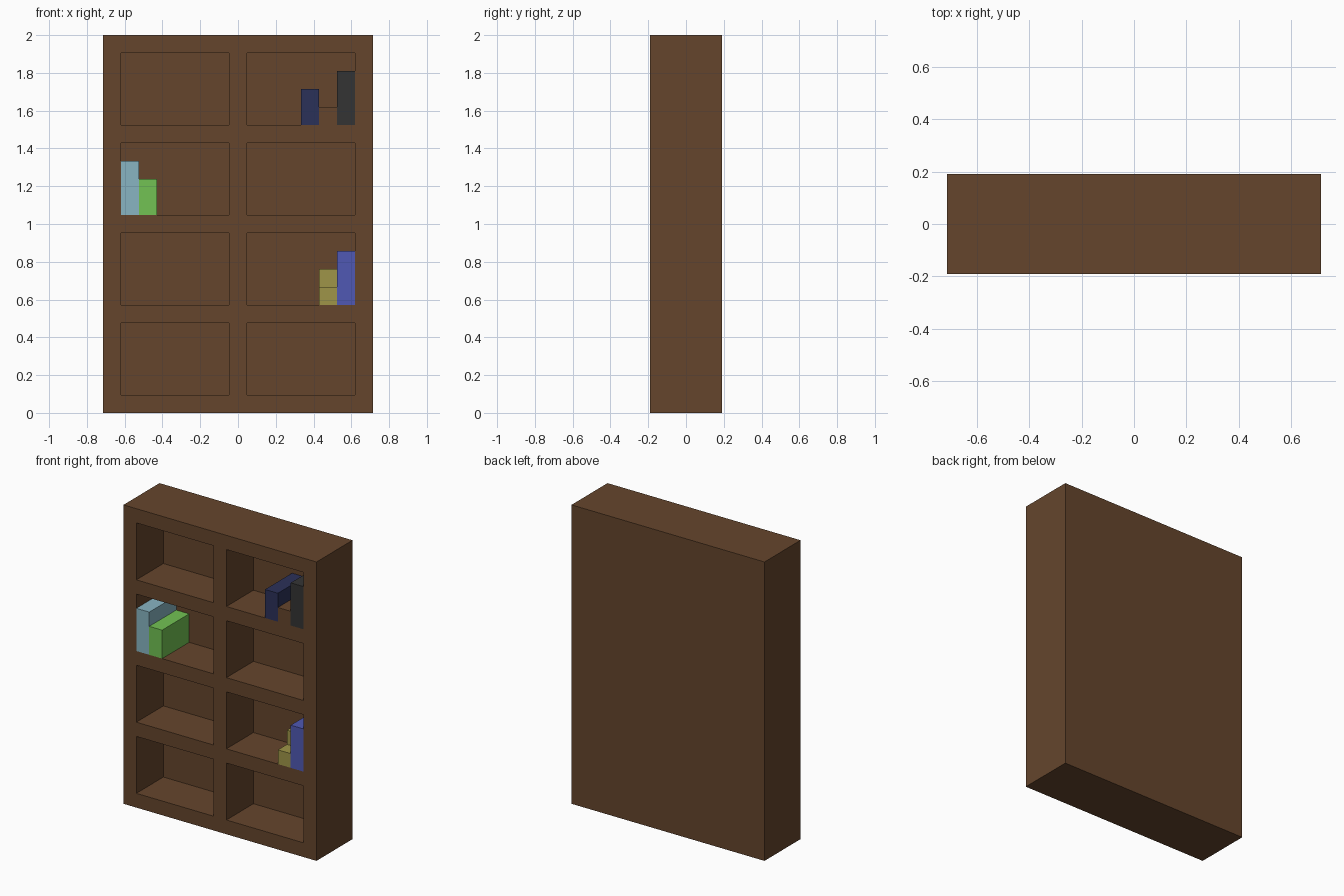
import bpy, bmesh

cube = bpy.data.objects.get("Cube")
if cube:
    bpy.data.objects.remove(cube, do_unlink=True)

U = 2 / 21           # one block unit: the case is 15 x 4 x 21 blocks
FRONT = -2           # front plane, in blocks
CELL_DEPTH = 3


def material(name, hex_code):
    def linear(c):
        return c / 12.92 if c <= 0.04045 else ((c + 0.055) / 1.055) ** 2.4
    rgb = [linear(int(hex_code[i:i + 2], 16) / 255) for i in (0, 2, 4)]
    mat = bpy.data.materials.new(name)
    mat.use_nodes = True
    mat.diffuse_color = (*rgb, 1)
    bsdf = next(n for n in mat.node_tree.nodes if n.type == 'BSDF_PRINCIPLED')
    bsdf.inputs["Base Color"].default_value = (*rgb, 1)
    return mat


def finish(name, bm, mat):
    bmesh.ops.scale(bm, vec=(U, U, U), verts=bm.verts)
    bmesh.ops.recalc_face_normals(bm, faces=bm.faces)
    mesh = bpy.data.meshes.new(name)
    bm.to_mesh(mesh)
    bm.free()
    mesh.materials.append(mat)
    obj = bpy.data.objects.new(name, mesh)
    bpy.context.collection.objects.link(obj)
    return obj


def extrude(bm, faces, vec):
    """Extrude faces and move the new cap by vec."""
    new = bmesh.ops.extrude_face_region(bm, geom=faces)["geom"]
    bmesh.ops.translate(bm, vec=vec,
                        verts=[g for g in new if isinstance(g, bmesh.types.BMVert)])


def shelf_case(mat):
    """Front grid pulled back into a solid, then each cell sunk in."""
    xs = [-7.5, -6.5, -0.5, 0.5, 6.5, 7.5]
    zs = [0] + [z for row in range(4) for z in (1 + 5 * row, 5 + 5 * row)] + [21]
    bm = bmesh.new()
    grid = [[bm.verts.new((x, FRONT, z)) for z in zs] for x in xs]
    cells = []
    for i in range(len(xs) - 1):
        for j in range(len(zs) - 1):
            face = bm.faces.new((grid[i][j], grid[i + 1][j],
                                 grid[i + 1][j + 1], grid[i][j + 1]))
            if i % 2 and j % 2:
                cells.append(face)
    # outer sides and one-piece back
    rim = [e for e in bm.edges if e.is_boundary]
    new = bmesh.ops.extrude_edge_only(bm, edges=rim)["geom"]
    bmesh.ops.translate(bm, vec=(0, 4, 0),
                        verts=[g for g in new if isinstance(g, bmesh.types.BMVert)])
    bmesh.ops.contextual_create(bm, geom=[e for e in bm.edges if e.is_boundary])
    # sunken compartments
    for face in cells:
        extrude(bm, [face], (0, CELL_DEPTH, 0))
    loose = [f for f in cells if f.is_valid]
    if loose:
        bmesh.ops.delete(bm, geom=loose, context='FACES_ONLY')
    return finish("shelf_case", bm, mat)


def book(name, x, z, profile, mat):
    """One-block-wide book from a (depth, height) side profile."""
    bm = bmesh.new()
    face = bm.faces.new([bm.verts.new((x, FRONT + d, z + h)) for d, h in profile])
    extrude(bm, [face], (1, 0, 0))
    return finish(name, bm, mat)


def block(height):
    return [(0, 0), (CELL_DEPTH, 0), (CELL_DEPTH, height), (0, height)]


brown = material("wood brown", "65452c")
shelf_case(brown)

# top right compartment
book("navy_book", 3.5, 16, block(2), material("navy", "2b3159"))
book("brown_book", 4.5, 16, block(1), brown)
book("black_book", 5.5, 16, block(3), material("charcoal", "343434"))

# second row, left compartment
book("light_blue_book", -6.5, 11, block(3), material("light blue", "88b5c2"))
book("green_book", -5.5, 11, block(2), material("green", "72c253"))

# third row, right compartment; the yellow one is stepped
step = [(0, 0), (3, 0), (3, 2), (1, 2), (1, 1), (0, 1)]
book("yellow_stepped_book", 4.5, 6, step, material("mustard yellow", "9f9548"))
book("blue_book", 5.5, 6, block(3), material("blue", "5059b3"))
